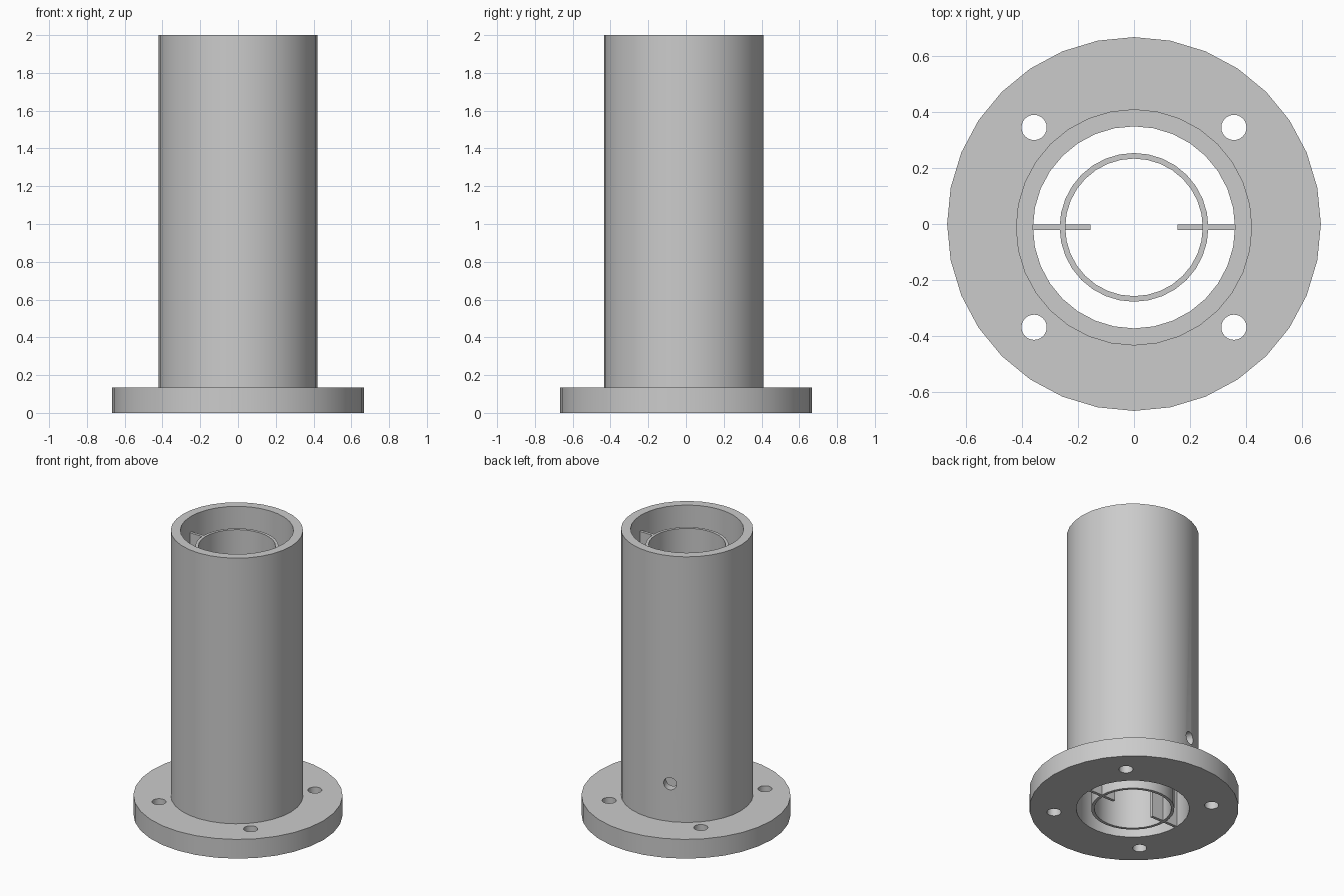
import bpy
import math
from mathutils import Vector

cube = bpy.data.objects.get("Cube")
if cube:
    bpy.data.objects.remove(cube, do_unlink=True)

OFF = -0.012      # bore axis sits slightly in front of the flange centre
FLANGE_H = 0.135
RING_TOP = 1.89

grey = bpy.data.materials.new("plain_grey")
grey.use_nodes = True
grey.diffuse_color = (0.6, 0.6, 0.6, 1)
grey.node_tree.nodes["Principled BSDF"].inputs["Base Color"].default_value = (0.6, 0.6, 0.6, 1)


def cylinder(name, radius, z0, z1, x=0.0, y=0.0, sides=32):
    bpy.ops.mesh.primitive_cylinder_add(vertices=sides, radius=radius, depth=z1 - z0,
                                        location=(x, y, (z0 + z1) / 2))
    ob = bpy.context.object
    ob.name = name
    ob.data.materials.append(grey)
    return ob


def cut(target, cutter):
    cutter.hide_render = True
    mod = target.modifiers.new("cut", 'BOOLEAN')
    mod.operation = 'DIFFERENCE'
    mod.solver = 'EXACT'
    mod.object = cutter
    bpy.ops.object.select_all(action='DESELECT')
    bpy.context.view_layer.objects.active = target
    target.select_set(True)
    bpy.ops.object.modifier_apply(modifier=mod.name)
    bpy.data.objects.remove(cutter, do_unlink=True)


def smooth(ob):
    bpy.ops.object.select_all(action='DESELECT')
    bpy.context.view_layer.objects.active = ob
    ob.select_set(True)
    bpy.ops.object.shade_smooth_by_angle(angle=math.radians(30))


def box(name, x0, x1, z1, thick=0.02):
    bpy.ops.mesh.primitive_cube_add(size=1, location=((x0 + x1) / 2, OFF, z1 / 2))
    ob = bpy.context.object
    ob.name = name
    ob.scale = (abs(x1 - x0), thick, z1)
    bpy.ops.object.transform_apply(location=False, rotation=False, scale=True)
    ob.data.materials.append(grey)


# Base flange with bore and four bolt holes
flange = cylinder("flange", 0.666, 0, FLANGE_H)
cut(flange, cylinder("bore_cutter", 0.36, -0.1, 0.3, 0, OFF))
for sx in (-1, 1):
    for sy in (-1, 1):
        cut(flange, cylinder("bolt_cutter", 0.045, -0.1, 0.3, sx * 0.356, sy * 0.356 + OFF, 24))
smooth(flange)

# Outer tube with a radial side hole at the back
tube = cylinder("outer_tube", 0.421, FLANGE_H, 2.0, 0, OFF)
cut(tube, cylinder("tube_cutter", 0.36, 0, 2.2, 0, OFF))
direction = Vector((math.cos(math.radians(110)), math.sin(math.radians(110)), 0))
drill = cylinder("side_cutter", 0.043, 0, 0.2, sides=24)
drill.rotation_euler = direction.to_track_quat('Z', 'Y').to_euler()
drill.location = direction * 0.4 + Vector((0, OFF, 0.4))
cut(tube, drill)
smooth(tube)

# Thin inner sleeve
sleeve = cylinder("inner_sleeve", 0.265, 0, RING_TOP, 0, OFF)
cut(sleeve, cylinder("sleeve_cutter", 0.245, -0.1, 2.1, 0, OFF))
smooth(sleeve)

# Fins joining tube and sleeve, with shorter fins inside the sleeve
for side, s in (("left", 1), ("right", -1)):
    box(side + "_outer_fin", s * 0.262, s * 0.36, RING_TOP)
    box(side + "_inner_fin", s * 0.155, s * 0.248, 1.0)
